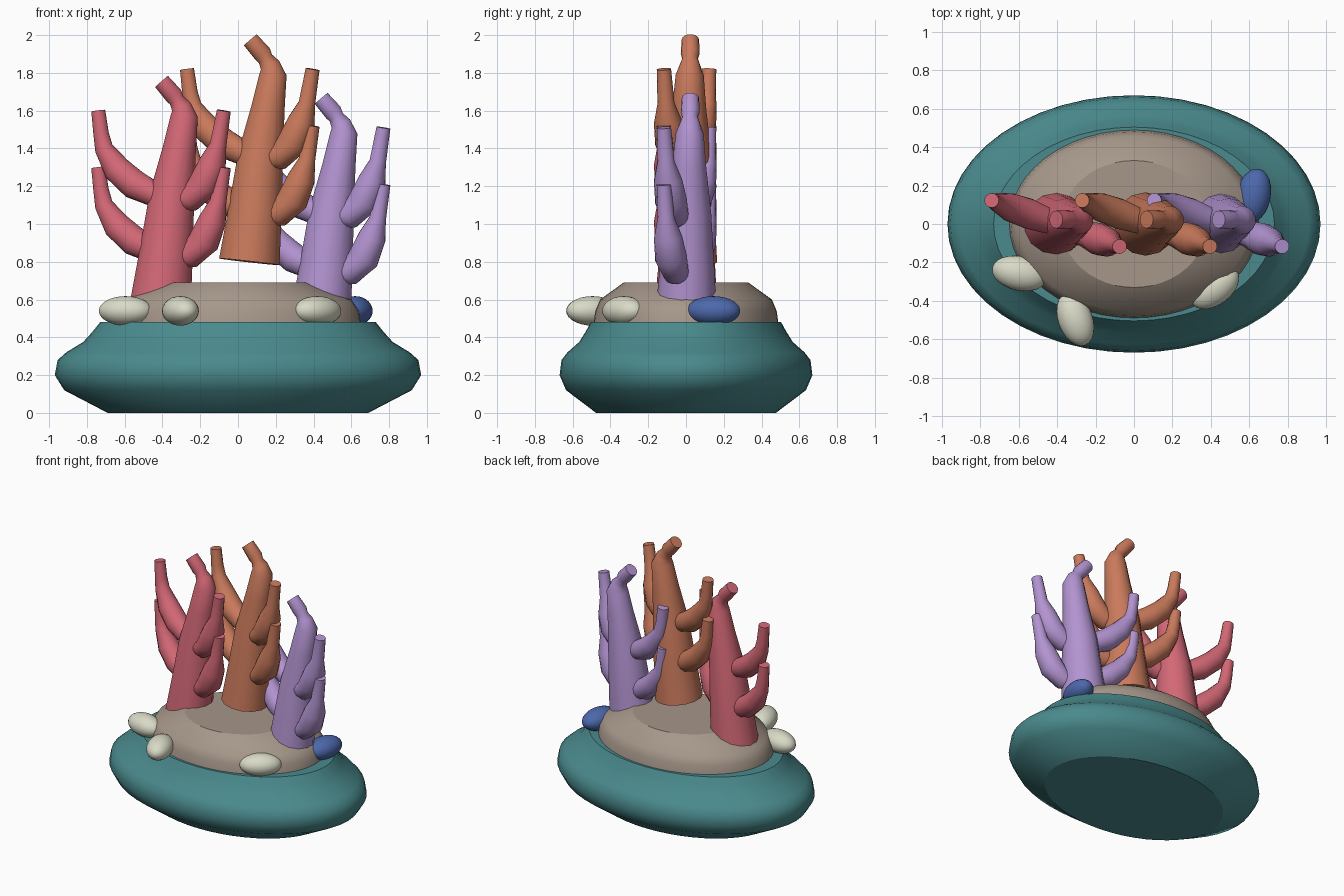
import bpy, bmesh, math
from mathutils import Vector, Matrix

if "Cube" in bpy.data.objects:
    bpy.data.objects.remove(bpy.data.objects["Cube"], do_unlink=True)


def material(name, rgb):
    lin = [((c / 255 + 0.055) / 1.055) ** 2.4 for c in rgb] + [1]
    m = bpy.data.materials.new(name)
    m.use_nodes = True
    m.diffuse_color = lin
    m.node_tree.nodes["Principled BSDF"].inputs["Base Color"].default_value = lin
    return m


TEAL = material("teal", (74, 138, 141))
SAND = material("sand", (166, 151, 138))
RED = material("coral red", (211, 104, 118))
ORANGE = material("coral orange", (202, 122, 92))
PURPLE = material("coral purple", (178, 147, 208))
CREAM = material("cream", (217, 218, 198))
BLUE = material("blue", (76, 104, 172))


def finish(bm, name, mat, location=(0, 0, 0)):
    bmesh.ops.recalc_face_normals(bm, faces=bm.faces)
    mesh = bpy.data.meshes.new(name)
    bm.to_mesh(mesh)
    bm.free()
    mesh.materials.append(mat)
    obj = bpy.data.objects.new(name, mesh)
    obj.location = location
    bpy.context.collection.objects.link(obj)
    return obj


def loft(bm, rings):
    """Smooth skin over rings of points, with flat end caps."""
    loops = [[bm.verts.new(p) for p in ring] for ring in rings]
    n = len(loops[0])
    for a, b in zip(loops, loops[1:]):
        for i in range(n):
            j = (i + 1) % n
            bm.faces.new((a[i], a[j], b[j], b[i])).smooth = True
    for end in (loops[0], loops[-1]):
        bm.faces.new(end).smooth = False


def oval(rx, ry, z, n=48):
    return [(rx * math.cos(math.tau * i / n), ry * math.sin(math.tau * i / n), z)
            for i in range(n)]


def tube(bm, path, n=14):
    """Round limb along (x, y, z, radius) points."""
    pts = [Vector(p[:3]) for p in path]
    rings = []
    for i, p in enumerate(pts):
        t = (pts[min(i + 1, len(pts) - 1)] - pts[max(i - 1, 0)]).normalized()
        u = Vector((0, 1, 0))
        u = (u - t * u.dot(t)).normalized()
        v = t.cross(u)
        r = path[i][3]
        rings.append([p + r * (u * math.cos(math.tau * k / n) + v * math.sin(math.tau * k / n))
                      for k in range(n)])
    loft(bm, rings)


# Rounded oval base
bm = bmesh.new()
loft(bm, [oval(r, r * 0.69, z) for r, z in
          ((0.69, 0), (0.92, 0.12), (0.97, 0.2), (0.955, 0.28), (0.91, 0.32),
           (0.82, 0.375), (0.77, 0.43), (0.73, 0.48))])
finish(bm, "base", TEAL)

# Sand mound
bm = bmesh.new()
loft(bm, [oval(*r) for r in ((0.65, 0.49, 0.47), (0.64, 0.48, 0.54),
                             (0.6, 0.455, 0.6), (0.38, 0.33, 0.69))])
finish(bm, "sand_mound", SAND)

# Coral limbs, around the middle of the plant: (x, z, radius)
TRUNK = [(-0.01, 0.58, 0.165), (0.02, 0.85, 0.145), (0.05, 1.15, 0.122),
         (0.09, 1.4, 0.09), (0.115, 1.57, 0.074), (0.1, 1.62, 0.055),
         (0.075, 1.655, 0.042), (0.06, 1.68, 0.05), (-0.005, 1.755, 0.046)]
LEFT_LIMB = [(0.03, 1.12, 0.05), (0.15, 1.135, 0.07), (0.22, 1.21, 0.085),
             (0.265, 1.32, 0.075), (0.295, 1.42, 0.045), (0.325, 1.6, 0.038)]
RIGHT_LIMB = [(0.03, 1.13, 0.05), (-0.03, 1.15, 0.065), (-0.15, 1.21, 0.08),
              (-0.24, 1.29, 0.075), (-0.31, 1.4, 0.05), (-0.325, 1.48, 0.042),
              (-0.34, 1.6, 0.038)]


def coral(name, mat, x, lift):
    bm = bmesh.new()
    tube(bm, [(px, 0.02 * (pz - 0.58), pz, r) for px, pz, r in TRUNK])
    for limb in (LEFT_LIMB, RIGHT_LIMB):
        for drop in (0, 0.3):
            tube(bm, [(px, -0.36 * px, pz - drop, r) for px, pz, r in limb])
    finish(bm, name, mat, (x, 0, lift))


coral("red_coral", RED, -0.4, 0)
coral("orange_coral", ORANGE, 0.07, 0.22)
coral("purple_coral", PURPLE, 0.445, -0.09)


# Pebbles around the mound
def pebble(name, mat, x, y, angle):
    bm = bmesh.new()
    bmesh.ops.create_uvsphere(bm, u_segments=24, v_segments=14, radius=1,
                              matrix=Matrix.Diagonal((0.145, 0.09, 0.078, 1)))
    for f in bm.faces:
        f.smooth = True
    obj = finish(bm, name, mat, (x, y, 0.54))
    obj.rotation_euler.z = math.radians(angle)


pebble("pebble_side", CREAM, -0.595, -0.257, -12)
pebble("pebble_front", CREAM, -0.305, -0.495, -70)
pebble("pebble_left", CREAM, 0.42, -0.33, 38)
pebble("pebble_blue", BLUE, 0.62, 0.145, 78)
